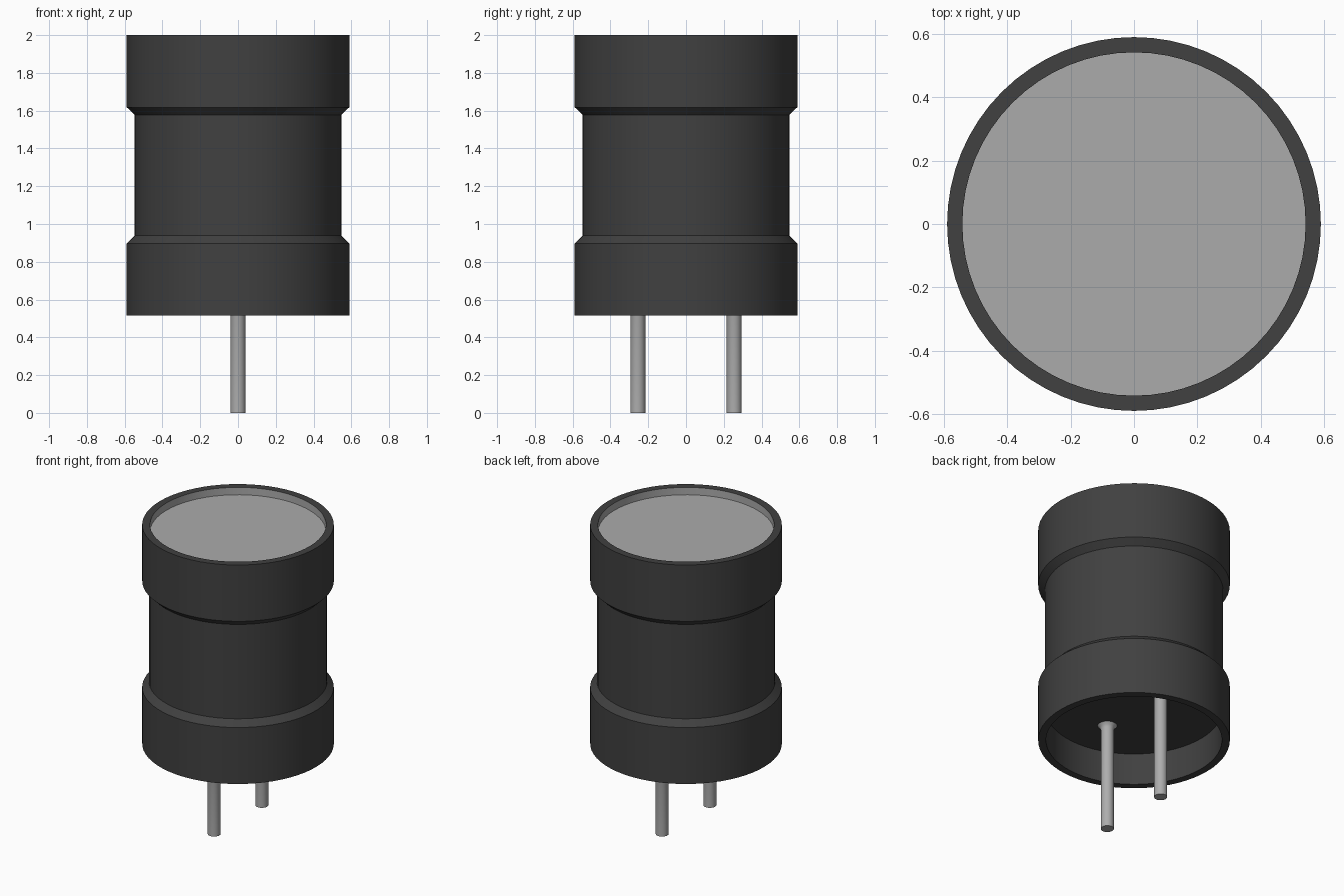
import bpy, bmesh, math

cube = bpy.data.objects.get("Cube")
if cube:
    bpy.data.objects.remove(cube, do_unlink=True)


def material(name, value):
    m = bpy.data.materials.new(name)
    m.use_nodes = True
    col = (value, value, value, 1)
    m.diffuse_color = col
    m.node_tree.nodes["Principled BSDF"].inputs["Base Color"].default_value = col
    return m


def lathe(name, profile, mat, steps=64, loc=(0, 0, 0)):
    """Spin an (r, z) profile, listed bottom to top along the outside, around z."""
    bm = bmesh.new()
    verts = [bm.verts.new((r, 0, z)) for r, z in profile]
    edges = [bm.edges.new(pair) for pair in zip(verts, verts[1:])]
    bmesh.ops.spin(bm, geom=verts + edges, cent=(0, 0, 0), axis=(0, 0, 1),
                   angle=math.tau, steps=steps, use_duplicate=False)
    bmesh.ops.remove_doubles(bm, verts=bm.verts[:], dist=1e-4)
    # Faces of the spun outline all wind the same way; turn them outward
    bm.normal_update()
    widest = max(bm.faces, key=lambda f: f.calc_center_median().xy.length)
    c = widest.calc_center_median()
    if widest.normal.x * c.x + widest.normal.y * c.y < 0:
        bmesh.ops.reverse_faces(bm, faces=bm.faces[:])
    me = bpy.data.meshes.new(name)
    bm.to_mesh(me)
    bm.free()
    me.materials.append(mat)
    ob = bpy.data.objects.new(name, me)
    ob.location = loc
    bpy.context.collection.objects.link(ob)
    bpy.ops.object.select_all(action='DESELECT')
    bpy.context.view_layer.objects.active = ob
    ob.select_set(True)
    bpy.ops.object.shade_smooth_by_angle(angle=math.radians(30))
    return ob


black = material("black sleeve", 0.052)
grey = material("grey core", 0.41)
metal = material("pin metal", 0.42)

R, WAIST, INNER = 0.589, 0.548, 0.541
BOTTOM, CEILING, TOP, CORE = 0.515, 0.73, 2.0, 1.95

# Sleeve with a narrow waist, chamfered shoulders and a hollow underside
lathe("sleeve", [(0, CEILING), (INNER, CEILING), (INNER, BOTTOM), (R, BOTTOM),
                 (R, 0.898), (WAIST, 0.938), (WAIST, 1.578), (R, 1.618),
                 (R, TOP), (INNER, TOP)], black)

# Recessed core face with its surrounding wall
lathe("core_top", [(INNER, TOP), (INNER, CORE), (0, CORE)], grey)
# The wall of the recess faces the axis
core = bpy.data.objects["core_top"].data
if max(core.polygons, key=lambda p: abs(p.normal.z)).normal.z < 0:
    core.flip_normals()

# Two round pins, flared where they meet the underside
for name, y in (("front_pin", -0.255), ("back_pin", 0.255)):
    lathe(name, [(0, 0), (0.04, 0), (0.04, CEILING - 0.03), (0.046, CEILING - 0.014),
                 (0.06, CEILING), (0, CEILING + 0.01)], metal, 32, (0, y, 0))
